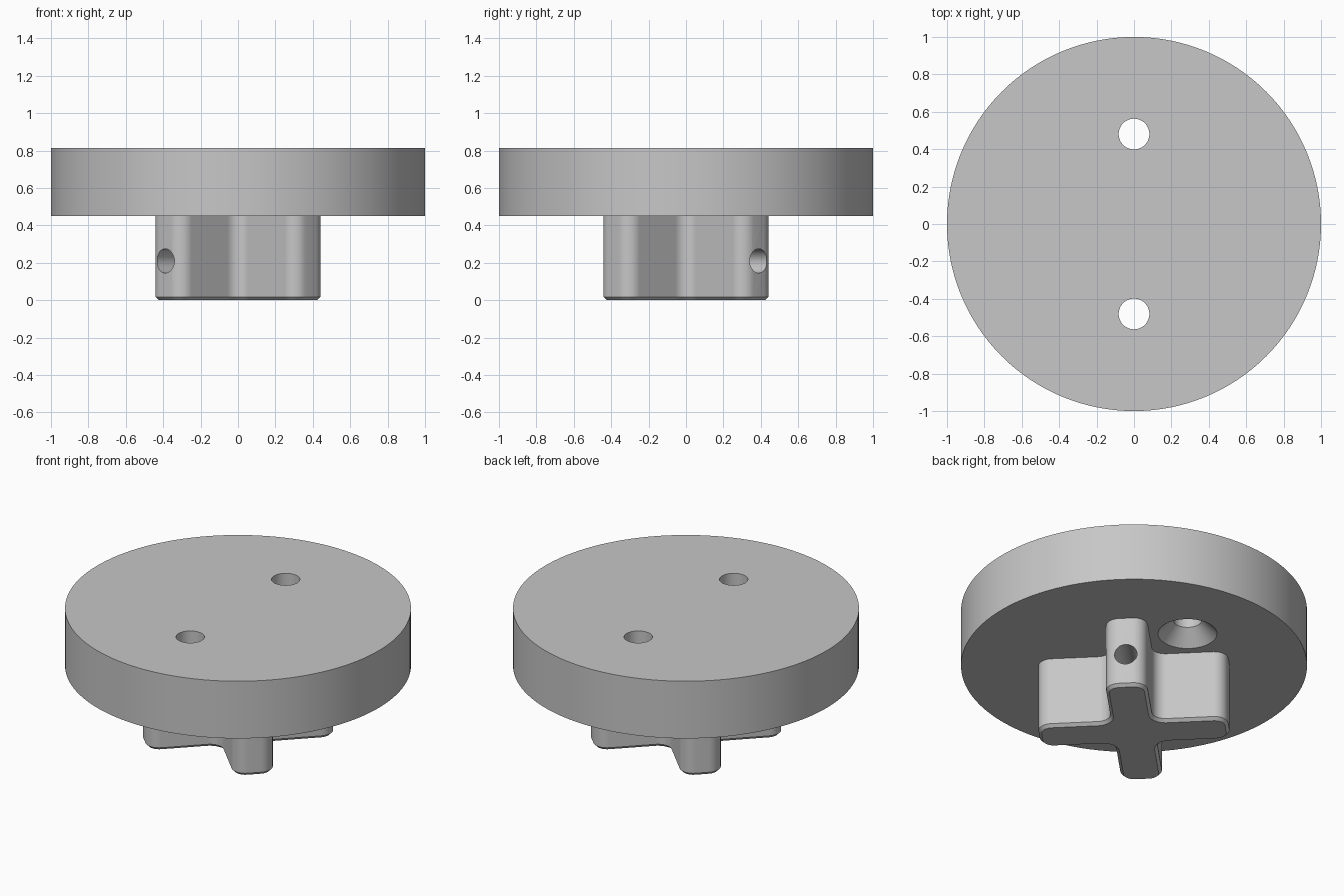
import bpy, bmesh, math
from mathutils import Matrix, Vector

old = bpy.data.objects.get("Cube")
if old:
    bpy.data.objects.remove(old, do_unlink=True)

GREY = (0.57, 0.57, 0.57, 1.0)
mat = bpy.data.materials.new("plain grey")
mat.use_nodes = True
mat.diffuse_color = GREY
mat.node_tree.nodes["Principled BSDF"].inputs["Base Color"].default_value = GREY


def loft(name, rings):
    """Solid through a stack of matching rings, capped at both ends."""
    bm = bmesh.new()
    loops = [[bm.verts.new(p) for p in ring] for ring in rings]
    n = len(loops[0])
    for low, high in zip(loops, loops[1:]):
        for i in range(n):
            j = (i + 1) % n
            bm.faces.new((low[i], low[j], high[j], high[i]))
    bm.faces.new(loops[0][::-1])
    bm.faces.new(loops[-1])
    bmesh.ops.recalc_face_normals(bm, faces=bm.faces)
    mesh = bpy.data.meshes.new(name)
    bm.to_mesh(mesh)
    bm.free()
    mesh.materials.append(mat)
    obj = bpy.data.objects.new(name, mesh)
    bpy.context.collection.objects.link(obj)
    return obj


def lathe(name, profile, sides):
    turns = [math.tau * i / sides for i in range(sides)]
    return loft(name, [[(r * math.cos(a), r * math.sin(a), z) for a in turns]
                       for r, z in profile])


def cut(target, cutter):
    cutter.hide_render = True
    mod = target.modifiers.new("hole", 'BOOLEAN')
    mod.operation = 'DIFFERENCE'
    mod.solver = 'EXACT'
    mod.object = cutter
    bpy.context.view_layer.objects.active = target
    bpy.ops.object.modifier_apply(modifier=mod.name)
    bpy.data.objects.remove(cutter, do_unlink=True)


def smooth(obj):
    bpy.ops.object.select_all(action='DESELECT')
    obj.select_set(True)
    bpy.context.view_layer.objects.active = obj
    bpy.ops.object.shade_smooth_by_angle(angle=math.radians(30))


# Round plate with two countersunk screw holes
BASE, TOP = 0.45, 0.815
plate = lathe("round_plate", [(1, BASE), (1, TOP)], 128)
for side in (-1, 1):
    sink = lathe("screw_hole_cutter",
                 [(0.18, BASE - 0.01), (0.082, BASE + 0.09), (0.082, TOP + 0.1)], 48)
    sink.data.transform(Matrix.Translation((0, side * 0.481, 0)))
    cut(plate, sink)
smooth(plate)


# Cross-shaped hub with rounded arms, set on the diagonals
def cross_ring(z, inset, reach=0.55, half=0.12, tip=0.08, root=0.08, steps=8):
    reach, half, tip, root = reach - inset, half - inset, tip - inset, root + inset

    def arc(cx, cy, r, start, end):
        angles = [math.radians(start + (end - start) * i / steps) for i in range(steps + 1)]
        return [Vector((cx + r * math.cos(a), cy + r * math.sin(a), z)) for a in angles]

    arm = (arc(reach - tip, tip - half, tip, -90, 0)
           + arc(reach - tip, half - tip, tip, 0, 90)
           + arc(half + root, half + root, root, 270, 180))
    return [Matrix.Rotation(math.radians(45 + 90 * k), 3, 'Z') @ p
            for k in range(4) for p in arm]


hub = loft("cross_hub", [cross_ring(0, 0.018), cross_ring(0.018, 0), cross_ring(BASE, 0)])

# Pin hole through one pair of arms
pin = lathe("pin_hole_cutter", [(0.065, -0.8), (0.065, 0.8)], 40)
pin.data.transform(Matrix.Translation((0, 0, 0.21))
                   @ Matrix.Rotation(math.radians(45), 4, 'Z')
                   @ Matrix.Rotation(math.radians(90), 4, 'Y'))
cut(hub, pin)
smooth(hub)
